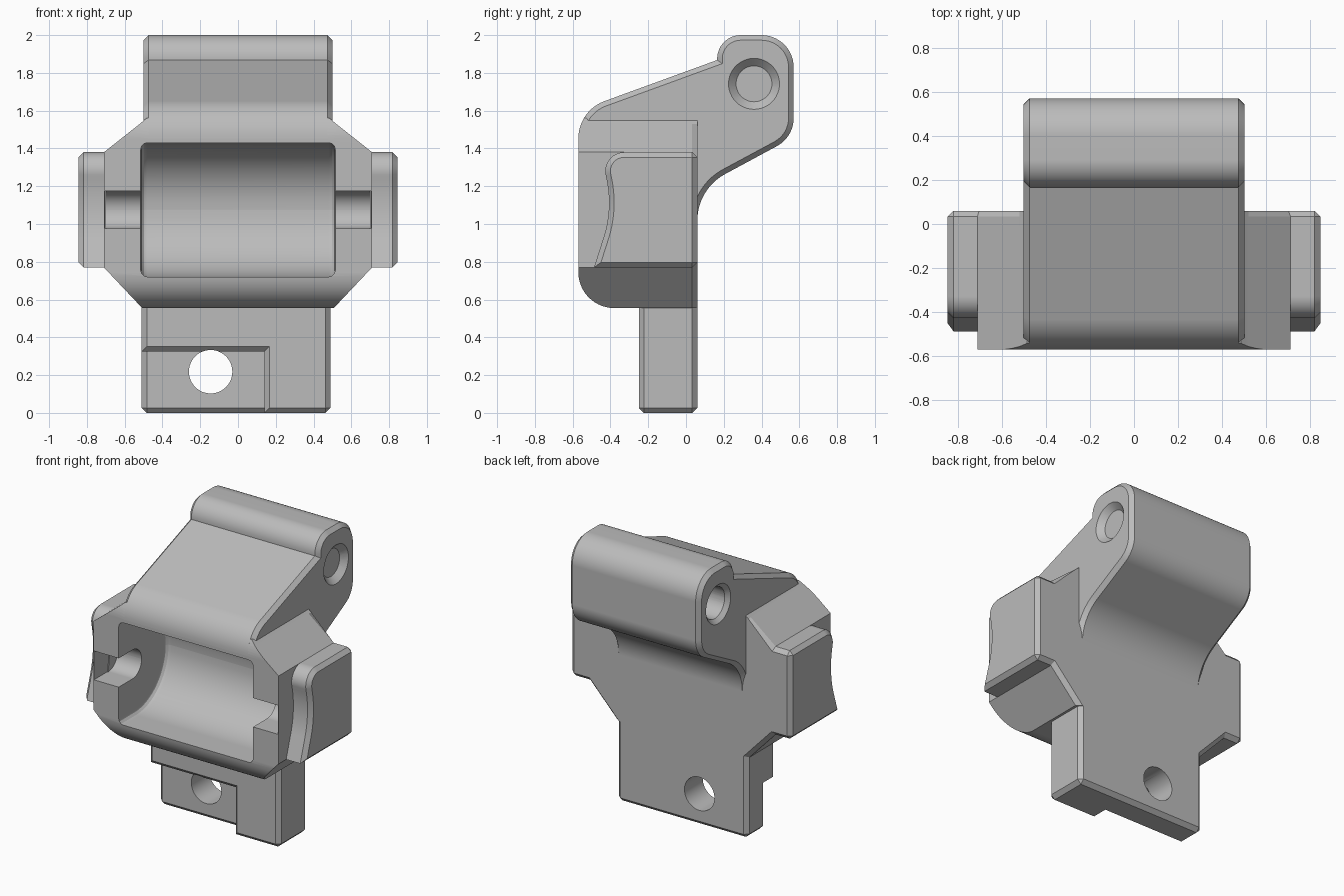
import bpy, bmesh, math
from mathutils import Vector

cube = bpy.data.objects.get("Cube")
if cube:
    bpy.data.objects.remove(cube, do_unlink=True)

grey = bpy.data.materials.new("plain_grey")
grey.use_nodes = True
GREY = (0.5, 0.5, 0.5, 1)
grey.diffuse_color = GREY
grey.node_tree.nodes["Principled BSDF"].inputs["Base Color"].default_value = GREY
CHAMFER = 0.027


def rounded(corners, steps=14):
    """Outline from (u, v, radius) corners."""
    pts, n = [], len(corners)
    for i, (u, v, r) in enumerate(corners):
        p = Vector((u, v))
        if r == 0:
            pts.append(p)
            continue
        d0 = (Vector(corners[i - 1][:2]) - p).normalized()
        d1 = (Vector(corners[(i + 1) % n][:2]) - p).normalized()
        half = d0.angle(d1) / 2
        centre = p + (d0 + d1).normalized() * r / math.sin(half)
        a = p + d0 * r / math.tan(half) - centre
        b = p + d1 * r / math.tan(half) - centre
        sweep = math.pi - 2 * half
        for k in range(steps + 1):
            f = k / steps
            pts.append(centre + (a * math.sin((1 - f) * sweep) + b * math.sin(f * sweep)) / math.sin(sweep))
    return pts


def finish(name, bm):
    bmesh.ops.recalc_face_normals(bm, faces=bm.faces)
    mesh = bpy.data.meshes.new(name)
    bm.to_mesh(mesh)
    bm.free()
    mesh.materials.append(grey)
    ob = bpy.data.objects.new(name, mesh)
    bpy.context.collection.objects.link(ob)
    return ob


def prism(name, corners, axis, lo, hi, rule=None, width=CHAMFER, segments=1):
    """Extrude an outline along x or y; chamfer the edges chosen by rule."""
    def place(p, t):
        return (t, p.x, p.y) if axis == "x" else (p.x, t, p.y)
    bm = bmesh.new()
    pts = rounded(corners)
    low = [bm.verts.new(place(p, lo)) for p in pts]
    high = [bm.verts.new(place(p, hi)) for p in pts]
    bm.faces.new(low)
    bm.faces.new(high)
    for i in range(len(pts)):
        j = (i + 1) % len(pts)
        bm.faces.new((low[i], low[j], high[j], high[i]))
    bmesh.ops.recalc_face_normals(bm, faces=bm.faces)
    if rule:
        chosen = [e for e in bm.edges if rule(e.verts[0].co, e.verts[1].co)]
        bmesh.ops.bevel(bm, geom=chosen, offset=width, segments=segments,
                        profile=0.5, affect="EDGES", clamp_overlap=False)
    return finish(name, bm)


def cone(name, axis, a, b, r_a, r_b, u, v):
    """Round cutter from a to b along x or y, centred on the other two axes."""
    bm = bmesh.new()
    bmesh.ops.create_cone(bm, cap_ends=True, segments=48, radius1=r_a, radius2=r_b, depth=abs(b - a))
    direction = Vector((1, 0, 0) if axis == "x" else (0, 1, 0)) * (1 if b > a else -1)
    bmesh.ops.rotate(bm, verts=bm.verts, matrix=direction.to_track_quat("Z", "Y").to_matrix())
    mid = (a + b) / 2
    bmesh.ops.translate(bm, verts=bm.verts, vec=(mid, u, v) if axis == "x" else (u, mid, v))
    return finish(name, bm)


def combine(target, other, operation):
    mod = target.modifiers.new("combine", "BOOLEAN")
    mod.object, mod.operation, mod.solver = other, operation, "EXACT"
    bpy.context.view_layer.objects.active = target
    bpy.ops.object.modifier_apply(modifier=mod.name)
    bpy.data.objects.remove(other, do_unlink=True)


def same(a, b, i, value):
    return abs(a[i] - value) < 1e-4 and abs(b[i] - value) < 1e-4


# Main body: eight-sided front outline limited by a rounded side outline
right_half = [(0.46, 0.505, 0), (0.71, 0.77, 0), (0.71, 1.38, 0), (0.52, 1.53, 0), (0.485, 1.56, 0)]
outline = right_half + [(-x, z, r) for x, z, r in reversed(right_half)]
bracket = prism("bracket_body", outline, "y", -0.7, 0.06,
                lambda a, b: same(a, b, 1, 0.06) and 0.52 < abs(a.x + b.x) / 2 < 0.7)
limit = prism("side_limit", [(-0.57, 0.555, 0.19), (0.2, 0.555, 0), (0.2, 1.88, 0), (-0.57, 1.6, 0.21)],
              "x", -0.9, 0.9)
combine(bracket, limit, "INTERSECT")

# Leaning arm with its hinge barrel
arm = prism("hinge_arm", [(-0.57, 0.8, 0), (0.06, 0.8, 0), (0.06, 1.185, 0.28), (0.57, 1.46, 0.17),
                          (0.57, 2.0, 0.17), (0.165, 2.0, 0.125), (0.165, 1.868, 0), (-0.57, 1.6, 0.21)],
            "x", -0.5, 0.5, lambda a, b: same(a, b, 0, 0.5) or same(a, b, 0, -0.5))
combine(bracket, arm, "UNION")

# Mounting plate: thin back layer and stepped front layer
layer = prism("plate_back", [(-0.51, 0, 0), (0.49, 0, 0), (0.49, 0.62, 0), (-0.51, 0.62, 0)],
              "y", -0.14, 0.06, lambda a, b: True)
combine(bracket, layer, "UNION")
step = prism("plate_front", [(0.14, 0, 0), (0.49, 0, 0), (0.49, 0.62, 0),
                             (-0.51, 0.62, 0), (-0.51, 0.325, 0), (0.14, 0.325, 0)],
             "y", -0.25, 0.0,
             lambda a, b: same(a, b, 1, -0.25) or (same(a, b, 0, 0.49) and same(a, b, 2, 0)))
combine(bracket, step, "UNION")

# Barrel-shaped pocket and the axle slot
pocket = prism("pocket", [(-0.8, 0.72, 0), (-0.045, 0.72, 0.354), (-0.045, 1.43, 0.354), (-0.8, 1.43, 0)],
               "x", -0.515, 0.515, lambda a, b: same(a, b, 0, 0.515) or same(a, b, 0, -0.515), 0.035, 3)
combine(bracket, pocket, "DIFFERENCE")
slot = prism("axle_slot", [(-0.8, 0.975, 0), (-0.32, 0.975, 0.0995), (-0.32, 1.175, 0.0995), (-0.8, 1.175, 0)],
             "x", -0.705, 0.705)
combine(bracket, slot, "DIFFERENCE")

# Side ears with a hollow front edge
ear_outline = [(0.06, 0.77, 0), (0.06, 1.38, 0), (-0.45, 1.38, 0.1), (-0.388, 1.08, 0.6), (-0.487, 0.77, 0)]
for side in (-1, 1):
    lo, hi = sorted((side * 0.7, side * 0.845))
    ear = prism("ear", ear_outline, "x", lo, hi,
                lambda a, b: same(a, b, 0, side * 0.845) or (same(a, b, 1, 0.06) and abs(a.x - b.x) > 0.01))
    combine(bracket, ear, "UNION")

# Hinge hole with countersinks, and the plate hole
combine(bracket, cone("hinge_hole", "x", -0.7, 0.7, 0.108, 0.108, 0.36, 1.742), "DIFFERENCE")
for side in (-1, 1):
    sink = cone("countersink", "x", side * 0.46, side * 0.51, 0.095, 0.145, 0.36, 1.742)
    combine(bracket, sink, "DIFFERENCE")
combine(bracket, cone("plate_hole", "y", -0.4, 0.2, 0.115, 0.115, -0.145, 0.218), "DIFFERENCE")

# Smooth curves, crisp edges
bpy.ops.object.select_all(action="DESELECT")
bracket.select_set(True)
bpy.context.view_layer.objects.active = bracket
bpy.ops.object.shade_smooth_by_angle(angle=math.radians(25))
bracket.modifiers.new("even_shading", "WEIGHTED_NORMAL").keep_sharp = True
